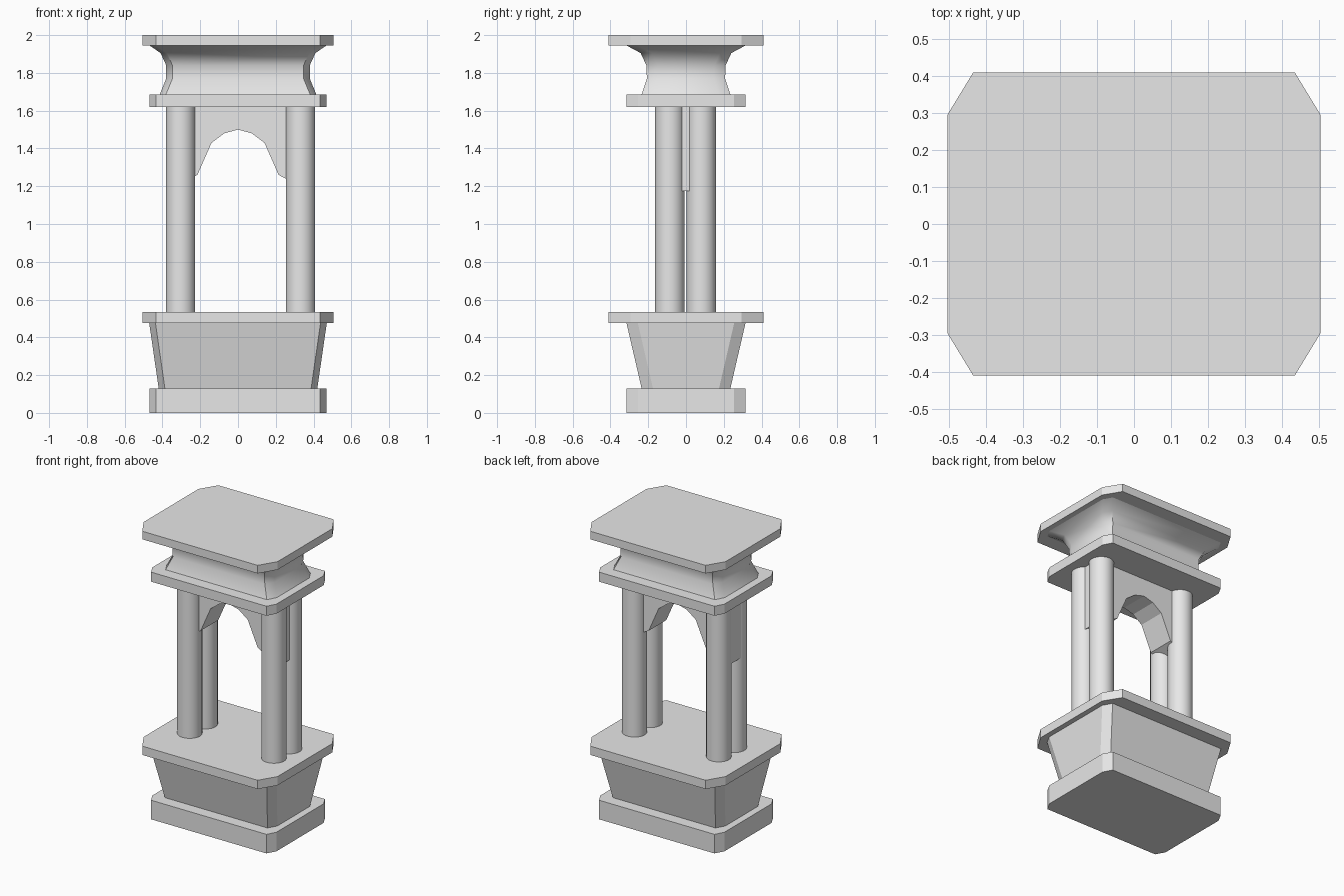
import bpy, bmesh, math

cube = bpy.data.objects.get("Cube")
if cube:
    bpy.data.objects.remove(cube, do_unlink=True)

stone = bpy.data.materials.new("grey_stone")
stone.use_nodes = True
stone.diffuse_color = (0.8, 0.8, 0.8, 1)
stone.node_tree.nodes["Principled BSDF"].inputs["Base Color"].default_value = (0.8, 0.8, 0.8, 1)


def add_object(name, bm, smooth_angle=None):
    bmesh.ops.recalc_face_normals(bm, faces=bm.faces)
    mesh = bpy.data.meshes.new(name)
    bm.to_mesh(mesh)
    bm.free()
    mesh.materials.append(stone)
    obj = bpy.data.objects.new(name, mesh)
    bpy.context.collection.objects.link(obj)
    if smooth_angle:
        bpy.ops.object.select_all(action='DESELECT')
        obj.select_set(True)
        bpy.context.view_layer.objects.active = obj
        bpy.ops.object.shade_smooth_by_angle(angle=math.radians(smooth_angle))
    return obj


def chamfered_outline(hx, hy, cx, cy):
    """Rectangle with four cut corners, counter-clockwise."""
    return [(hx, cy - hy), (hx, hy - cy), (hx - cx, hy), (cx - hx, hy),
            (-hx, hy - cy), (-hx, cy - hy), (cx - hx, -hy), (hx - cx, -hy)]


def chamfered_loft(name, sections, chamfer, smooth_angle=None):
    """Stack of chamfered outlines given as (z, half width, half depth)."""
    bm = bmesh.new()
    rings = [[bm.verts.new((x, y, z)) for x, y in chamfered_outline(hx, hy, *chamfer)]
             for z, hx, hy in sections]
    for low, high in zip(rings, rings[1:]):
        for i in range(len(low)):
            j = (i + 1) % len(low)
            bm.faces.new((low[i], low[j], high[j], high[i]))
    bm.faces.new(rings[0][::-1])
    bm.faces.new(rings[-1])
    return add_object(name, bm, smooth_angle)


SMALL = (0.033, 0.06)
LARGE = (0.07, 0.115)

# Pedestal
chamfered_loft("base_plinth", [(0, 0.468, 0.315), (0.13, 0.468, 0.315)], SMALL)
chamfered_loft("tapered_pedestal", [(0.13, 0.42, 0.235), (0.475, 0.47, 0.315)], SMALL)
chamfered_loft("pedestal_slab", [(0.475, 0.505, 0.41), (0.535, 0.505, 0.41)], LARGE)

# Roof with a hollow curved cornice
chamfered_loft("lintel_slab", [(1.62, 0.468, 0.315), (1.685, 0.468, 0.315)], SMALL)
chamfered_loft("curved_cornice",
               [(1.685, 0.415, 0.235), (1.77, 0.38, 0.207), (1.84, 0.38, 0.21),
                (1.905, 0.41, 0.24), (1.945, 0.468, 0.315)], SMALL, 45)
chamfered_loft("roof_slab", [(1.945, 0.505, 0.41), (2.0, 0.505, 0.41)], LARGE)

# Four round columns
for side, x in (("right", -0.304), ("left", 0.331)):
    for end, y in (("front", -0.086), ("back", 0.081)):
        bm = bmesh.new()
        bmesh.ops.create_cone(bm, cap_ends=True, segments=32, radius1=0.0775,
                              radius2=0.0775, depth=1.085)
        bmesh.ops.translate(bm, verts=bm.verts, vec=(x, y, 1.0775))
        add_object(f"{end}_{side}_column", bm, 30)

# Arch block between the columns, mirrored half profile
half = [(0.375, 1.175), (0.215, 1.26), (0.14, 1.43), (0.073, 1.48)]
profile = half + [(0, 1.5)] + [(-x, z) for x, z in reversed(half)]
bm = bmesh.new()
soffit = [bm.verts.new((x, -0.095, z)) for x, z in profile]
crown = [bm.verts.new((x, -0.095, 1.62)) for x, z in profile]
strip = [bm.faces.new((soffit[i], soffit[i + 1], crown[i + 1], crown[i]))
         for i in range(len(profile) - 1)]
extruded = bmesh.ops.extrude_face_region(bm, geom=strip, use_keep_orig=True)["geom"]
bmesh.ops.translate(bm, vec=(0, 0.19, 0),
                    verts=[v for v in extruded if isinstance(v, bmesh.types.BMVert)])
add_object("arch", bm)
